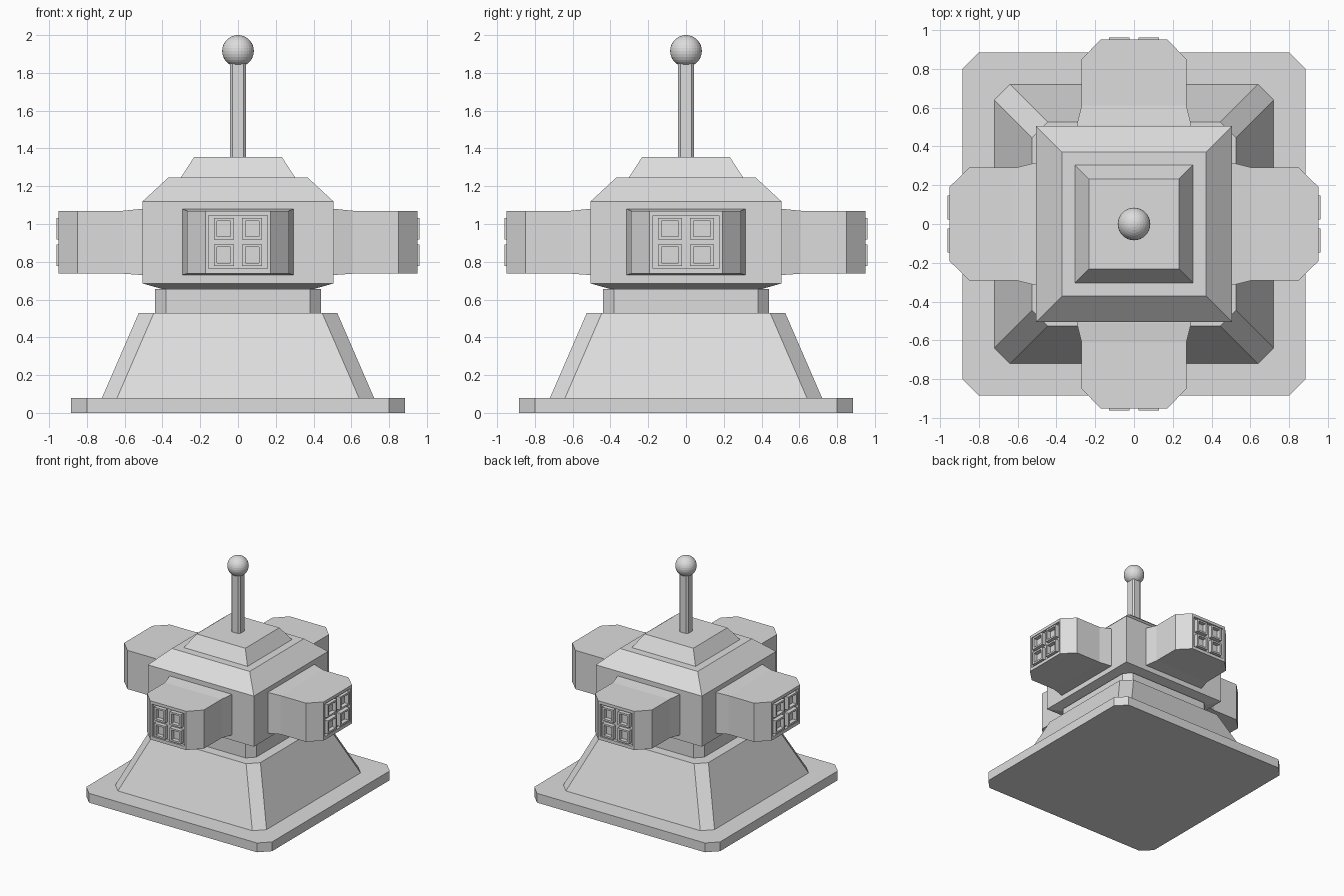
import bpy, bmesh
from math import pi
from mathutils import Matrix

cube = bpy.data.objects.get("Cube")
if cube:
    bpy.data.objects.remove(cube, do_unlink=True)

grey = bpy.data.materials.new("light_grey")
grey.use_nodes = True
colour = (0.72, 0.72, 0.72, 1)
grey.diffuse_color = colour
grey.node_tree.nodes["Principled BSDF"].inputs["Base Color"].default_value = colour


def finish(name, bm, turn=0):
    bmesh.ops.recalc_face_normals(bm, faces=bm.faces)
    bm.transform(Matrix.Rotation(turn, 4, "Z"))
    mesh = bpy.data.meshes.new(name)
    bm.to_mesh(mesh)
    bm.free()
    mesh.materials.append(grey)
    obj = bpy.data.objects.new(name, mesh)
    bpy.context.collection.objects.link(obj)
    return obj


def loft(name, rings, turn=0):
    """Join rings of points with faces and close both ends."""
    bm = bmesh.new()
    loops = [[bm.verts.new(p) for p in ring] for ring in rings]
    n = len(loops[0])
    for a, b in zip(loops, loops[1:]):
        for i in range(n):
            j = (i + 1) % n
            bm.faces.new((a[i], a[j], b[j], b[i]))
    bm.faces.new(loops[0])
    bm.faces.new(loops[-1])
    return finish(name, bm, turn)


def square(z, h, c=0):
    """Level square ring of half width h with corners cut by c."""
    if not c:
        return [(-h, -h, z), (h, -h, z), (h, h, z), (-h, h, z)]
    k = h - c
    return [(-k, -h, z), (k, -h, z), (h, -k, z), (h, k, z),
            (k, h, z), (-k, h, z), (-h, k, z), (-h, -k, z)]


def upright(d, x, w, low, high):
    """Upright rectangle at distance d in front of the centre."""
    return [(x - w, -d, low), (x + w, -d, low), (x + w, -d, high), (x - w, -d, high)]


# Stand
loft("base_plate", [square(0, 0.885, 0.085), square(0.08, 0.885, 0.085)])
loft("sloped_pedestal", [square(0.08, 0.72, 0.08), square(0.53, 0.525, 0.08)])
loft("neck", [square(0.53, 0.44, 0.06), square(0.655, 0.44, 0.06)])

# Body and roof
loft("body", [square(0.65, 0.38), square(0.685, 0.505),
              square(1.12, 0.505), square(1.245, 0.37)])
loft("roof_cap", [square(1.245, 0.303), square(1.355, 0.232)])

# Mast and ball
loft("mast", [square(1.35, 0.043, 0.014), square(1.87, 0.043, 0.014)])
bm = bmesh.new()
bmesh.ops.create_uvsphere(bm, u_segments=32, v_segments=16, radius=0.084)
bm.transform(Matrix.Translation((0, 0, 1.916)))
finish("mast_ball", bm)

# Four pods with a recessed front holding four open window frames
for side, turn, e in (("front", 0, 0), ("left", pi / 2, 0.02),
                      ("back", pi, 0), ("right", -pi / 2, 0.02)):
    stations = [(0.45, 0.295, 0.73, 1.08), (0.51, 0.295, 0.73, 1.08),
                (0.61, 0.27, 0.737, 1.07), (0.85, 0.27, 0.737, 1.07),
                (0.95, 0.172, 0.737, 1.07), (0.95, 0.155, 0.765, 1.045),
                (0.925, 0.155, 0.765, 1.045)]
    loft(side + "_pod", [upright(d, 0, w + e, lo, hi) for d, w, lo, hi in stations], turn)
    for sx in (-1, 1):
        for row, z in (("lower", 0.835), ("upper", 0.975)):
            x = sx * (0.075 + e / 2)
            frame = [(0.92, 0.053, 0.057), (0.96, 0.053, 0.057),
                     (0.96, 0.036, 0.042), (0.925, 0.036, 0.042)]
            column = "a" if sx < 0 else "b"
            loft(f"{side}_{row}_window_{column}",
                 [upright(d, x, w + e / 2, z - h, z + h) for d, w, h in frame], turn)
